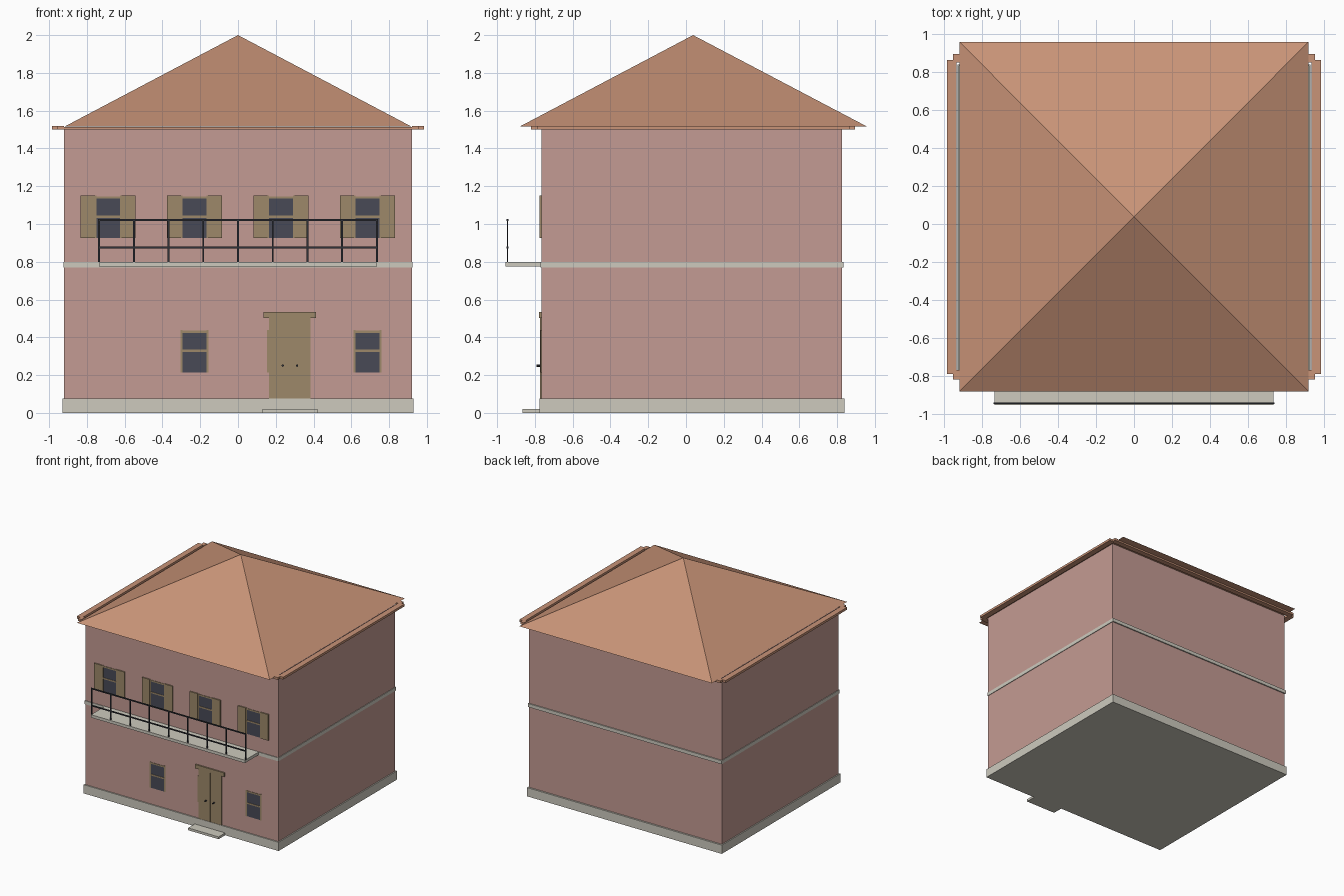
import bpy
import bmesh
from mathutils import Matrix, Vector

cube = bpy.data.objects.get("Cube")
if cube:
    bpy.data.objects.remove(cube, do_unlink=True)


def material(name, srgb):
    linear = [(c / 255 / 12.92) if c < 11 else ((c / 255 + 0.055) / 1.055) ** 2.4 for c in srgb]
    mat = bpy.data.materials.new(name)
    mat.use_nodes = True
    mat.diffuse_color = (*linear, 1)
    mat.node_tree.nodes["Principled BSDF"].inputs["Base Color"].default_value = (*linear, 1)
    return mat


PLASTER = material("pink_plaster", (196, 155, 147))
STONE = material("pale_stone", (205, 202, 190))
TILE = material("terracotta", (200, 147, 119))
WOOD = material("olive_wood", (158, 137, 106))
METAL = material("dark_metal", (48, 50, 56))
GLASS = material("dark_glass", (72, 74, 86))


def finish(name, bm, mat):
    mesh = bpy.data.meshes.new(name)
    bmesh.ops.recalc_face_normals(bm, faces=bm.faces)
    bm.to_mesh(mesh)
    bm.free()
    mesh.materials.append(mat)
    obj = bpy.data.objects.new(name, mesh)
    bpy.context.collection.objects.link(obj)
    return obj


def boxes(name, mat, *extents):
    """One object of boxes, each given as (x0, x1, y0, y1, z0, z1)."""
    bm = bmesh.new()
    for x0, x1, y0, y1, z0, z1 in extents:
        centre = Vector((x0 + x1, y0 + y1, z0 + z1)) / 2
        size = Matrix.Diagonal((x1 - x0, y1 - y0, z1 - z0, 1))
        bmesh.ops.create_cube(bm, size=1, matrix=Matrix.Translation(centre) @ size)
    return finish(name, bm, mat)


FRONT, BACK = -0.765, 0.825

# Walls, plinth, storey band and balcony floor
boxes("walls", PLASTER, (-0.92, 0.92, FRONT, BACK, 0.02, 1.51))
boxes("plinth", STONE, (-0.93, 0.93, -0.775, 0.84, 0, 0.075))
boxes("storey_band", STONE, (-0.925, 0.925, -0.77, 0.835, 0.77, 0.80))
boxes("balcony_floor", STONE, (-0.735, 0.735, -0.955, FRONT, 0.775, 0.80))
boxes("door_step", STONE, (0.13, 0.42, -0.865, -0.77, 0, 0.02))

# Pyramid roof
bm = bmesh.new()
apex = bm.verts.new((0, 0.0375, 2))
eaves = [bm.verts.new((x, y, 1.515)) for x, y in
         ((-0.92, -0.882), (0.92, -0.882), (0.92, 0.96), (-0.92, 0.96))]
bm.faces.new(eaves)
for i in range(4):
    bm.faces.new((eaves[i], eaves[(i + 1) % 4], apex))
finish("roof", bm, TILE)

# Stepped eaves ring with a narrow gap beside the walls
Z0, Z1 = 1.50, 1.52
ring = [(-0.935, 0.935, -0.82, -0.77, Z0, 1.514), (-0.935, 0.935, 0.85, 0.895, Z0, 1.514)]
for s in (-1, 1):
    for inner, outer, y0, y1 in ((0.935, 0.955, -0.82, 0.895), (0.955, 0.985, -0.79, 0.865)):
        ring.append((*sorted((s * inner, s * outer)), y0, y1, Z0, Z1))
    # Corner returns that show outside the roof edge
    for y0, y1 in ((-0.82, -0.77), (0.85, 0.895)):
        ring.append((*sorted((s * 0.92, s * 0.935)), y0, y1, Z0, Z1))
boxes("eaves_ring", TILE, *ring)


# Windows: two stiles, a top rail and a middle rail over a pane
def window(name, cx, z0, pane=True):
    z1 = z0 + 0.225
    y0 = FRONT - 0.004
    frame = [(cx + s * 0.069 - 0.006, cx + s * 0.069 + 0.006, y0, FRONT, z0, z1) for s in (-1, 1)]
    frame += [(cx - 0.063, cx + 0.063, y0, FRONT, z - 0.012, z) for z in (z1 - 0.004, z1 - 0.105)]
    boxes(name + "_frame", WOOD, *frame)
    if pane:
        boxes(name + "_pane", GLASS, (cx - 0.063, cx + 0.063, FRONT - 0.001, FRONT, z0, z1 - 0.01))


COLUMNS = (-0.687, -0.23, 0.228, 0.686)
for i, cx in enumerate(COLUMNS):
    window(f"upper_window_{i + 1}", cx, 0.925)
    boxes(f"shutters_{i + 1}", WOOD,
          *[(cx + a, cx + a + 0.075, FRONT - 0.01, FRONT, 0.925, 1.15) for a in (-0.146, 0.07)])
for i in (1, 2, 3):
    window(f"lower_window_{i}", COLUMNS[i], 0.215, pane=i != 2)

# Double door with lintel and knobs
DOOR_X = 0.275
boxes("door_leaves", WOOD,
      (0.165, DOOR_X - 0.001, FRONT - 0.007, FRONT, 0.075, 0.505),
      (DOOR_X + 0.001, 0.385, FRONT - 0.007, FRONT, 0.075, 0.505))
boxes("door_lintel", WOOD, (0.135, 0.412, FRONT - 0.012, FRONT, 0.502, 0.535))
bm = bmesh.new()
for s in (-1, 1):
    place = Matrix.Translation((DOOR_X + s * 0.038, FRONT - 0.015, 0.25)) @ Matrix.Rotation(1.5708, 4, "X")
    bmesh.ops.create_cone(bm, cap_ends=True, segments=10, radius1=0.006, radius2=0.006,
                          depth=0.025, matrix=place)
finish("door_knobs", bm, METAL)

# Balcony railing along the front edge
RAIL_Y = -0.945
rail = [(-0.74, 0.74, RAIL_Y - 0.004, RAIL_Y + 0.004, z - 0.005, z + 0.005) for z in (0.875, 1.022)]
for i in range(9):
    x = -0.735 + i * 0.18375
    rail.append((x - 0.005, x + 0.005, RAIL_Y - 0.003, RAIL_Y + 0.003, 0.80, 1.02))
boxes("balcony_railing", METAL, *rail)
